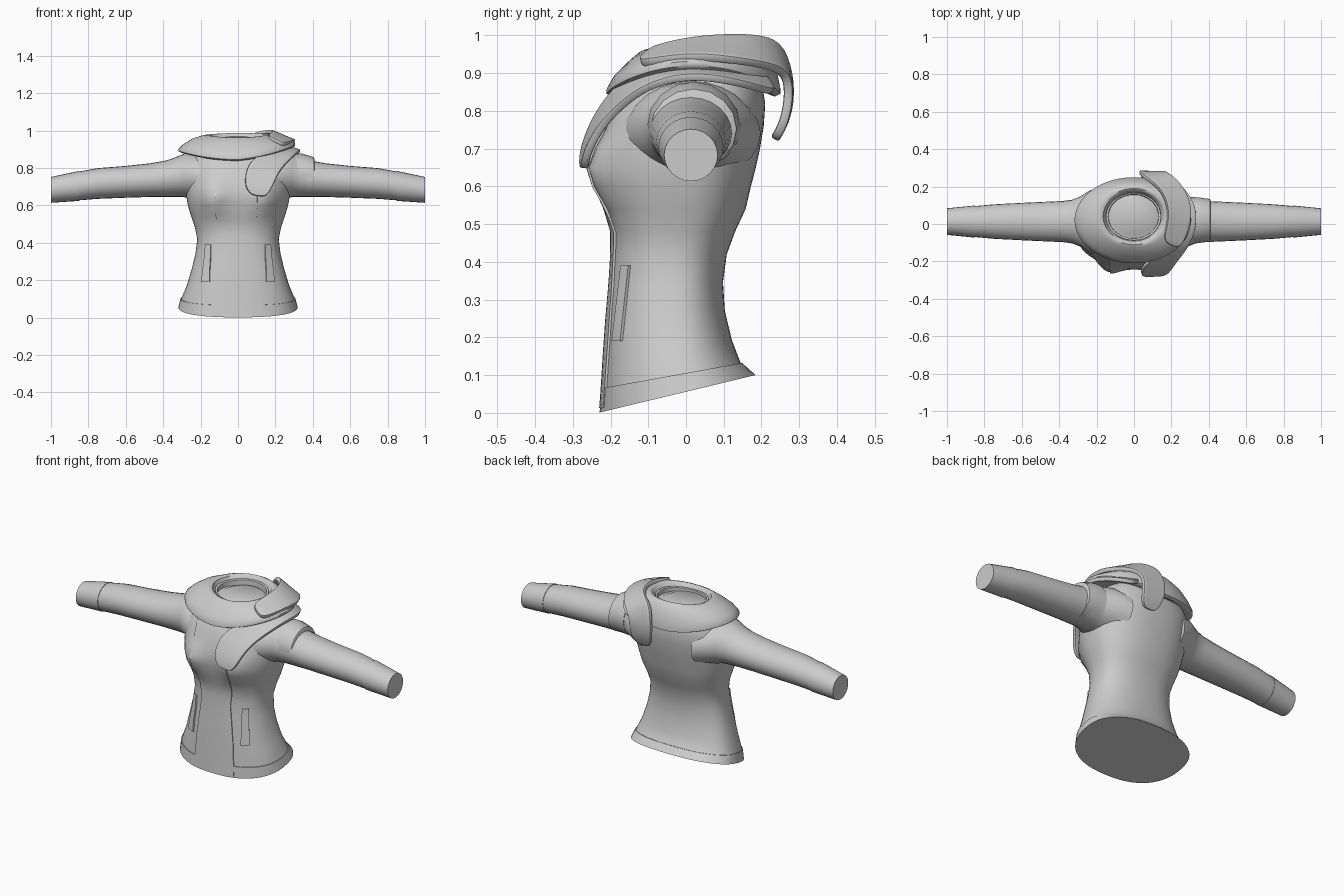
import bpy
import bmesh
from math import sin, cos, pi, exp, radians
from mathutils import Vector
from mathutils.bvhtree import BVHTree

cube = bpy.data.objects.get("Cube")
if cube:
    bpy.data.objects.remove(cube, do_unlink=True)

grey = bpy.data.materials.new("plain_grey")
grey.use_nodes = True
TONE = (0.6, 0.6, 0.6, 1)
grey.diffuse_color = TONE
grey.node_tree.nodes["Principled BSDF"].inputs["Base Color"].default_value = TONE


def make(name, verts, faces, mods=(), angle=35):
    """Mesh object with baked modifiers and angle-based smooth shading."""
    mesh = bpy.data.meshes.new(name)
    mesh.from_pydata(verts, [], faces)
    bm = bmesh.new()
    bm.from_mesh(mesh)
    bmesh.ops.recalc_face_normals(bm, faces=bm.faces)
    bm.to_mesh(mesh)
    bm.free()
    mesh.materials.append(grey)
    obj = bpy.data.objects.new(name, mesh)
    bpy.context.collection.objects.link(obj)
    bpy.ops.object.select_all(action='DESELECT')
    obj.select_set(True)
    bpy.context.view_layer.objects.active = obj
    for kind, settings in mods:
        mod = obj.modifiers.new(kind.lower(), kind)
        for key, value in settings.items():
            setattr(mod, key, value)
    if mods:
        bpy.ops.object.convert(target='MESH')
    bpy.ops.object.shade_smooth_by_angle(angle=radians(angle))
    return obj


def loft(name, rings, angle=35):
    """Closed skin over rings of equal length, capped at both ends."""
    n = len(rings[0])
    faces = [(r * n + i, r * n + (i + 1) % n, (r + 1) * n + (i + 1) % n, (r + 1) * n + i)
             for r in range(len(rings) - 1) for i in range(n)]
    faces.append(tuple(range(n)))
    faces.append(tuple(range((len(rings) - 1) * n, len(rings) * n)))
    return make(name, [v for ring in rings for v in ring], faces, angle=angle)


def sheet(name, rows, mods):
    """Open grid from rows of points, thickened by modifiers."""
    n = len(rows[0])
    faces = [(r * n + i, r * n + i + 1, (r + 1) * n + i + 1, (r + 1) * n + i)
             for r in range(len(rows) - 1) for i in range(n - 1)]
    return make(name, [v for row in rows for v in row], faces, mods)


def power(v, p):
    return abs(v) ** p * (1 if v >= 0 else -1)


# Torso: front height, tilt, half width, front depth, back depth
def torso_ring(z0, tilt, w, yf, yb, grow=0.0):
    ring = []
    mid = (yf + yb) / 2 + 0.02
    for i in range(56):
        a = 2 * pi * i / 56
        x = (w + grow) * power(cos(a), 0.85)
        s = power(sin(a), 0.85)
        y = mid + s * ((yb - mid if s > 0 else mid - yf) + grow)
        if s < 0:
            y -= 0.042 * exp(-((z0 - 0.64) / 0.08) ** 2 - ((abs(x) - 0.14) / 0.07) ** 2)
        ring.append((x, y, z0 + tilt * (y + 0.225)))
    return ring


PROFILE = [
    (0.002, 0.24, 0.315, -0.225, 0.18), (0.065, 0.18, 0.303, -0.22, 0.145),
    (0.15, 0.12, 0.273, -0.215, 0.122), (0.25, 0.06, 0.247, -0.208, 0.103),
    (0.34, 0.02, 0.227, -0.20, 0.098), (0.42, 0, 0.218, -0.195, 0.108),
    (0.48, 0, 0.23, -0.195, 0.13), (0.54, 0, 0.25, -0.212, 0.158),
    (0.60, 0, 0.268, -0.228, 0.172), (0.65, 0, 0.277, -0.236, 0.185),
    (0.70, 0, 0.283, -0.232, 0.196), (0.76, 0, 0.285, -0.215, 0.206),
    (0.82, 0, 0.278, -0.19, 0.21), (0.88, 0, 0.24, -0.15, 0.2),
    (0.93, 0, 0.17, -0.10, 0.17)]
torso = loft("torso", [torso_ring(*p) for p in PROFILE], 50)
loft("hem_band", [torso_ring(*p, grow=0.004) for p in PROFILE[:2]])
skin = BVHTree.FromPolygons([v.co for v in torso.data.vertices],
                            [tuple(p.vertices) for p in torso.data.polygons])


def drape(name, stations, axis, origin, thick, rows=10, cols=10):
    """Plate laid on the torso; stations are (height, edge, other edge)."""
    grid = []
    for (z0, a0, b0), (z1, a1, b1) in zip(stations, stations[1:]):
        for r in range(rows + 1):
            if r == 0 and grid:
                continue
            t = r / rows
            z, a, b = z0 + t * (z1 - z0), a0 + t * (a1 - a0), b0 + t * (b1 - b0)
            line = []
            for c in range(cols + 1):
                u = a + (b - a) * c / cols
                start = Vector((u, origin, z)) if axis == 'Y' else Vector((origin, u, z))
                aim = Vector((0, -origin, 0)) if axis == 'Y' else Vector((-origin, 0, 0))
                line.append(skin.ray_cast(start, aim)[0])
            grid.append(line)
    return sheet(name, grid, [('SOLIDIFY', {"thickness": thick, "offset": 0})])


# Front panel between the two long seams
drape("front_panel", [(0.012, -0.13, 0.125), (0.2, -0.12, 0.11), (0.4, -0.1, 0.085),
                      (0.6, -0.125, 0.105), (0.72, -0.13, 0.1), (0.86, -0.145, 0.09)],
      'Y', -1, 0.012, rows=5, cols=14)

# Slanted pocket welts
for side, label in ((1, "left"), (-1, "right")):
    drape(label + "_pocket_welt", [(0.19, -0.19, -0.168), (0.39, -0.167, -0.147)],
          'X', side, 0.016, cols=2)


# Sleeves: x, height, depth radius, height radius
def sleeve_ring(side, x, z, ry, rz, y=0.013, grow=0.0, n=24):
    return [(side * x, y + (ry + grow) * cos(2 * pi * i / n),
             z + (rz + grow) * sin(2 * pi * i / n)) for i in range(n)]


SLEEVE = [(0.17, 0.74, 0.185, 0.125), (0.24, 0.757, 0.165, 0.122),
          (0.29, 0.76, 0.133, 0.116), (0.33, 0.752, 0.117, 0.107),
          (0.38, 0.743, 0.11, 0.098), (0.47, 0.735, 0.106, 0.09),
          (0.6, 0.726, 0.1, 0.085), (0.75, 0.717, 0.092, 0.082),
          (0.85, 0.704, 0.083, 0.077), (0.999, 0.683, 0.068, 0.066)]
for side, label in ((1, "left"), (-1, "right")):
    loft(label + "_sleeve", [sleeve_ring(side, *s) for s in SLEEVE])
    cuff = [SLEEVE[-2], (1.0,) + SLEEVE[-1][1:]]
    loft(label + "_cuff", [sleeve_ring(side, *s, grow=0.003) for s in cuff])

# Ring around the top of the left sleeve
loft("left_sleeve_ring", [sleeve_ring(1, *s, y=0.02, n=16) for s in (
    (0.30, 0.76, 0.125, 0.115), (0.345, 0.764, 0.122, 0.113),
    (0.405, 0.752, 0.114, 0.106), (0.41, 0.75, 0.106, 0.096))])


# Collar yoke: half width, front, back, then heights at front, side, back
def yoke_ring(w, yf, yb, zf, zs, zb):
    ring = []
    mid = (yf + yb) / 2
    for i in range(56):
        a = 2 * pi * i / 56
        s, c = sin(a), cos(a)
        z = zs + ((zb if s > 0 else zf) - zs) * s * s
        lift = 0.03 * max(0, c) * (w - 0.17) / 0.15 if w > 0.17 else 0
        ring.append((w * c * (0.96 if c > 0 else 1), mid + (yb - mid) * s, z + lift))
    return ring


loft("collar_yoke", [yoke_ring(*p) for p in (
    (0.26, -0.15, 0.19, 0.85, 0.89, 0.86), (0.305, -0.195, 0.235, 0.838, 0.882, 0.838),
    (0.318, -0.21, 0.25, 0.845, 0.89, 0.845), (0.318, -0.21, 0.25, 0.858, 0.902, 0.86),
    (0.295, -0.192, 0.242, 0.89, 0.925, 0.90), (0.245, -0.155, 0.225, 0.928, 0.957, 0.95),
    (0.2, -0.125, 0.203, 0.955, 0.972, 0.98), (0.18, -0.11, 0.19, 0.962, 0.977, 0.987),
    (0.165, -0.098, 0.178, 0.955, 0.972, 0.98), (0.155, -0.09, 0.17, 0.925, 0.94, 0.95),
    (0.13, -0.075, 0.16, 0.918, 0.925, 0.93), (0.11, -0.06, 0.148, 0.93, 0.935, 0.94))], 50)

# Inner neck band standing inside the collar opening
loft("inner_neck_band", [yoke_ring(*p) for p in (
    (0.152, -0.088, 0.168, 0.91, 0.92, 0.925), (0.15, -0.087, 0.167, 0.945, 0.958, 0.968),
    (0.138, -0.077, 0.158, 0.943, 0.955, 0.965), (0.136, -0.076, 0.156, 0.915, 0.925, 0.93))])


def strap(name, pairs, thick):
    rows = [(Vector(a), (Vector(a) + Vector(b)) / 2, Vector(b)) for a, b in pairs]
    return sheet(name, rows, [
        ('SUBSURF', {"levels": 2}),
        ('SOLIDIFY', {"thickness": thick, "offset": 0}),
        ('BEVEL', {"width": 0.006, "segments": 2, "limit_method": 'ANGLE'})])


# Lower strap from the chest over the left shoulder
strap("front_lapel_strap", [
    ((0.07, -0.273, 0.655), (0.15, -0.27, 0.645)), ((0.035, -0.272, 0.70), (0.183, -0.262, 0.695)),
    ((0.04, -0.24, 0.78), (0.21, -0.222, 0.765)), ((0.07, -0.2, 0.84), (0.25, -0.17, 0.817)),
    ((0.15, -0.15, 0.89), (0.30, -0.105, 0.865)), ((0.20, -0.05, 0.93), (0.333, -0.01, 0.893)),
    ((0.20, 0.05, 0.93), (0.333, 0.09, 0.886)), ((0.18, 0.15, 0.92), (0.275, 0.185, 0.862)),
    ((0.12, 0.2, 0.90), (0.20, 0.24, 0.845))], 0.022)

# Upper strap around the collar, hanging down the back
strap("back_collar_strap", [
    ((0.15, -0.09, 0.965), (0.25, -0.135, 0.92)), ((0.185, 0.02, 0.99), (0.305, 0.0, 0.947)),
    ((0.175, 0.12, 0.997), (0.305, 0.12, 0.935)), ((0.13, 0.2, 0.995), (0.245, 0.22, 0.92)),
    ((0.05, 0.252, 0.975), (0.185, 0.265, 0.90)), ((0.025, 0.28, 0.87), (0.165, 0.275, 0.85)),
    ((0.035, 0.268, 0.78), (0.165, 0.262, 0.77)), ((0.06, 0.235, 0.725), (0.14, 0.235, 0.725))], 0.024)
